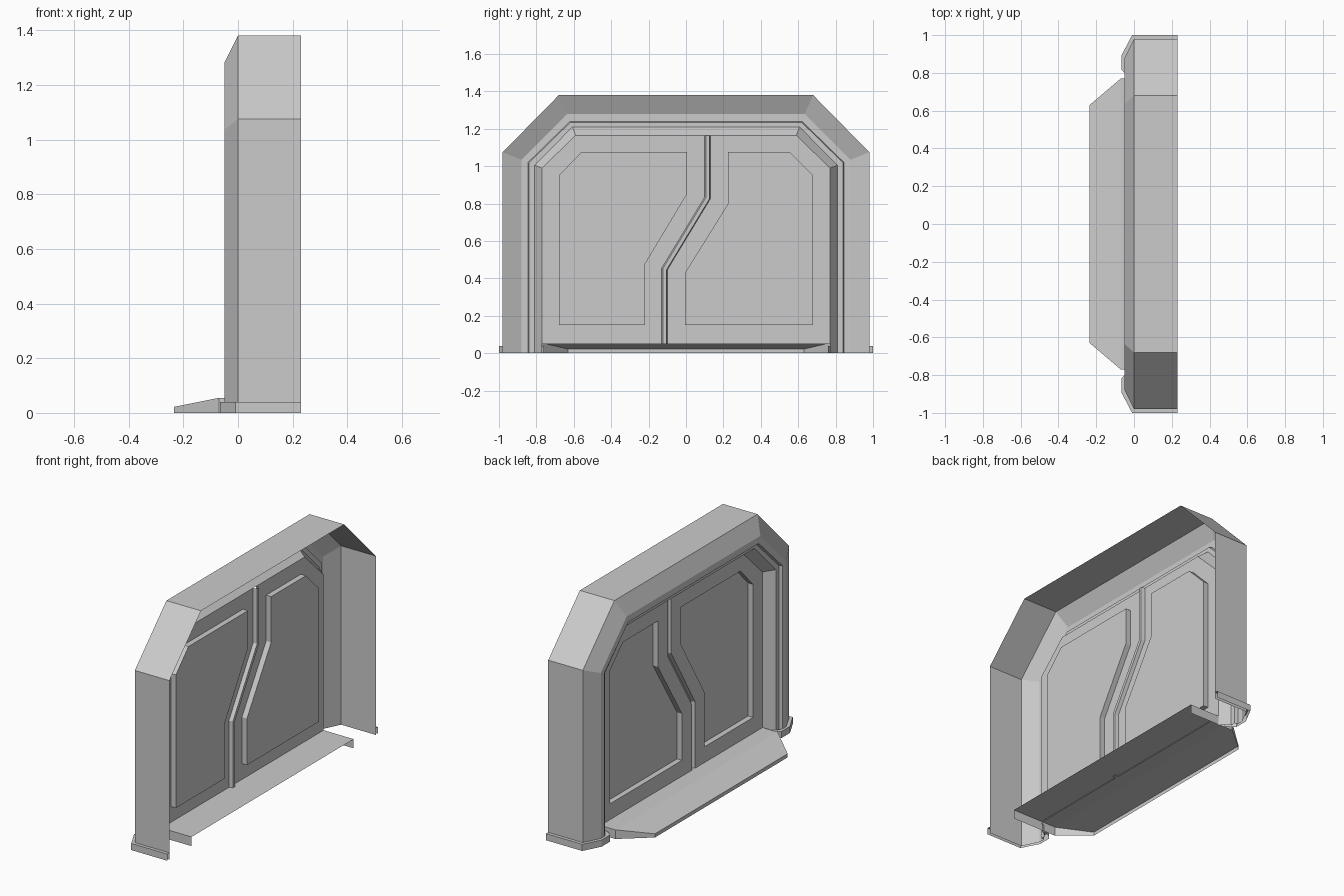
import bpy
import bmesh
from mathutils import Vector

if "Cube" in bpy.data.objects:
    bpy.data.objects.remove(bpy.data.objects["Cube"])


def loft(name, rings, facing, cap=False, closed=False, extra=()):
    """Skin matching rings of points; 'extra' lists faces by flat vertex index."""
    bm = bmesh.new()
    vs = [[bm.verts.new(p) for p in ring] for ring in rings]
    n = len(rings[0])
    for a, b in zip(vs, vs[1:]):
        for i in range(n if closed else n - 1):
            j = (i + 1) % n
            bm.faces.new((a[i], a[j], b[j], b[i]))
    if cap:
        bm.faces.new(vs[-1])
    flat = [v for ring in vs for v in ring]
    for f in extra:
        bm.faces.new([flat[i] for i in f])
    bmesh.ops.recalc_face_normals(bm, faces=bm.faces)
    total = sum((f.normal * f.calc_area() for f in bm.faces), Vector())
    if total.dot(Vector(facing)) < 0:
        bmesh.ops.reverse_faces(bm, faces=bm.faces)
    me = bpy.data.meshes.new(name)
    bm.to_mesh(me)
    bm.free()
    ob = bpy.data.objects.new(name, me)
    bpy.context.collection.objects.link(ob)
    return ob


def at_x(x, yz):
    return [(x, y, z) for y, z in yz]


FRONT, UP = (-1, 0, 0), (0, 0, 1)


# Door frame: open-backed shell with chamfer, stepped trim and reveal
def arch(x, side, shoulder, corner, top):
    half = [(side, 0), (side, shoulder), (corner, top)]
    return at_x(x, [(-y, z) for y, z in half] + half[::-1])


loft("door_frame", [
    arch(0.23, 0.98, 1.075, 0.68, 1.38),
    arch(0.0, 0.98, 1.075, 0.68, 1.38),
    arch(-0.05, 0.88, 1.035, 0.635, 1.28),
    arch(-0.05, 0.845, 1.02, 0.62, 1.24),
    arch(-0.03, 0.84, 1.018, 0.618, 1.235),
    arch(-0.03, 0.81, 1.005, 0.607, 1.21),
    arch(0.03, 0.77, 0.99, 0.59, 1.165)], FRONT)

# Door leaves with recessed panels
seam_l = [(0.10, 1.165), (0.10, 0.835), (-0.13, 0.455), (-0.13, 0.05)]
seam_r = [(0.13, 1.165), (0.13, 0.825), (-0.10, 0.445), (-0.10, 0.05)]
leaves = {
    "left_door": (
        [(-0.77, 0.05), (-0.77, 0.99), (-0.59, 1.165)] + seam_l,
        [(-0.68, 0.15), (-0.68, 0.95), (-0.56, 1.075), (0.005, 1.075),
         (0.005, 0.85), (-0.22, 0.475), (-0.22, 0.15)]),
    "right_door": (
        [(0.77, 0.05), (0.77, 0.99), (0.59, 1.165)] + seam_r,
        [(0.68, 0.15), (0.68, 0.95), (0.555, 1.075), (0.225, 1.075),
         (0.225, 0.80), (-0.005, 0.43), (-0.005, 0.15)]),
}
for name, (outline, panel) in leaves.items():
    loft(name, [at_x(0.03, outline), at_x(0.03, panel), at_x(0.063, panel)],
         FRONT, cap=True, closed=True)

# Recessed seam between the leaves
loft("door_seam", [at_x(0.03, seam_l), at_x(0.052, [(y + 0.008, z) for y, z in seam_l]),
                   at_x(0.052, [(y - 0.005, z) for y, z in seam_r]), at_x(0.03, seam_r)], FRONT)

# Base trim around each jamb
outer = [(0.23, 1.0), (-0.01, 1.0), (-0.065, 0.895), (-0.065, 0.815), (-0.045, 0.795), (0.03, 0.76)]
inner = [(0.23, 0.98), (0.0, 0.98), (-0.05, 0.88), (-0.05, 0.845), (-0.03, 0.81), (0.03, 0.77)]
for name, s in (("left_base_trim", -1), ("right_base_trim", 1)):
    loft(name, [[(x, s * y, z) for x, y in pts]
                for pts, z in ((outer, 0), (outer, 0.04), (inner, 0.04))], UP)

# Threshold floor and sloped ramp, open underneath
half = [(0.23, -0.77, 0.055), (-0.07, -0.77, 0.055), (-0.235, -0.63, 0.022)]
rim = half + [(x, -y, z) for x, y, z in half[::-1]]
loft("ramp", [rim, [(x, y, 0) for x, y, z in rim]], UP,
     extra=[(0, 1, 4, 5), (1, 2, 3, 4)])
